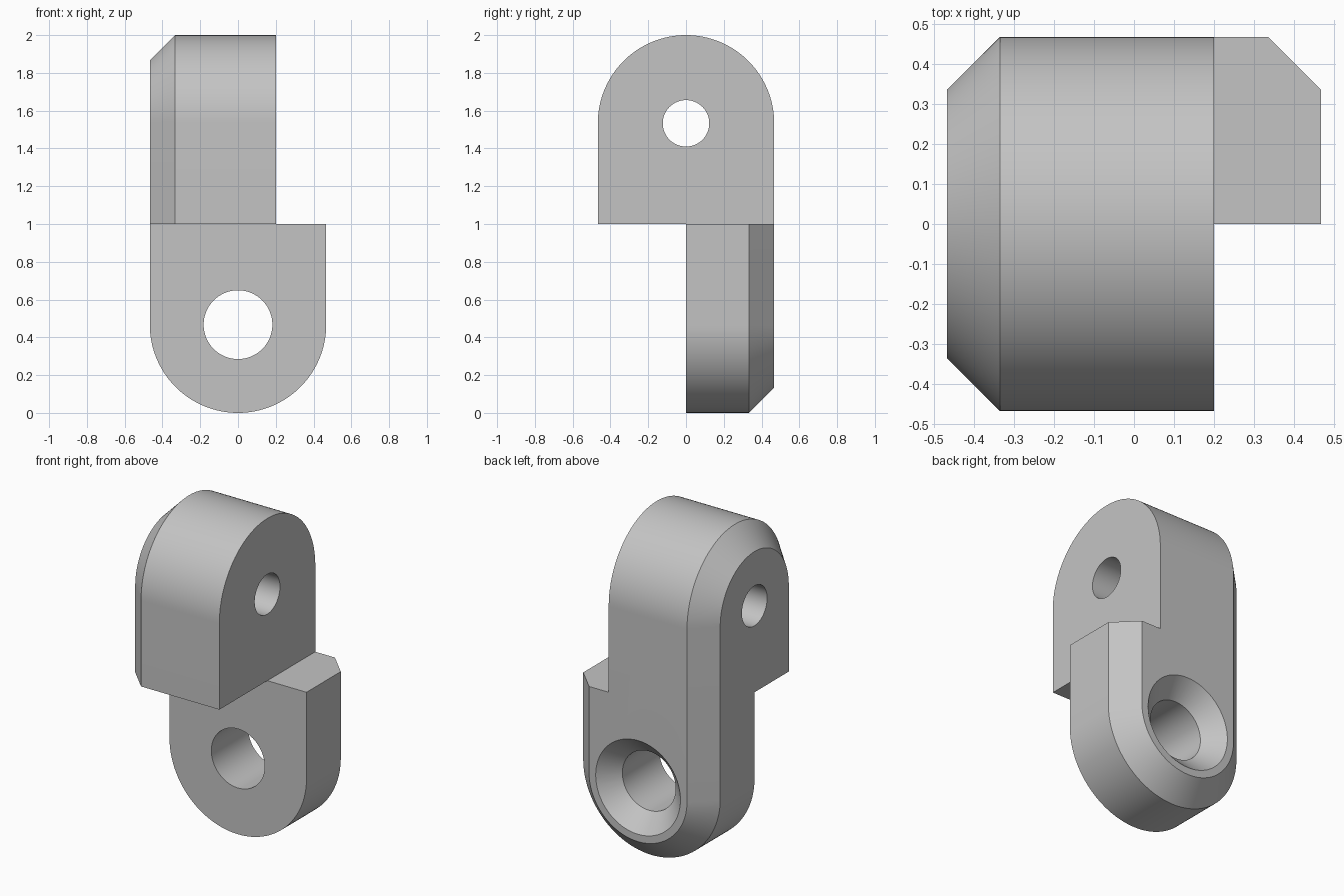
import bpy, bmesh
from math import pi, cos, sin, radians
from mathutils import Vector

cube = bpy.data.objects.get("Cube")
if cube:
    bpy.data.objects.remove(cube, do_unlink=True)

R = 0.467        # outer radius of both rounded ends
CHAMFER = 0.133
SEGMENTS = 64

grey = bpy.data.materials.new("light_grey")
grey.use_nodes = True
grey.diffuse_color = (0.55, 0.55, 0.55, 1)
grey.node_tree.nodes["Principled BSDF"].inputs["Base Color"].default_value = (0.55, 0.55, 0.55, 1)


def upper_place(u, v, d):
    """Rounded end at the top, depth running towards -x."""
    return Vector((0.2 - d, u, 2 - R + v))


def lower_place(u, v, d):
    """Rounded end at the bottom, depth running towards +y."""
    return Vector((u, d, R - v))


def arch(r):
    """Outline of a straight-sided tab with a round end; its base is at z = 1."""
    arc = [(r * cos(pi * i / SEGMENTS), r * sin(pi * i / SEGMENTS)) for i in range(SEGMENTS + 1)]
    return [(r, R - 1)] + arc + [(-r, R - 1)]


def circle(r):
    n = SEGMENTS
    return [(r * cos(2 * pi * i / n), r * sin(2 * pi * i / n)) for i in range(n)]


def loft(name, outline, sections, place):
    """Closed solid through outlines of the given (depth, radius) sections."""
    bm = bmesh.new()
    rings = [[bm.verts.new(place(u, v, d)) for u, v in outline(r)] for d, r in sections]
    for a, b in zip(rings, rings[1:]):
        for i in range(len(a)):
            j = (i + 1) % len(a)
            bm.faces.new((a[i], a[j], b[j], b[i]))
    bm.faces.new(rings[0])
    bm.faces.new(rings[-1])
    bmesh.ops.recalc_face_normals(bm, faces=bm.faces)
    mesh = bpy.data.meshes.new(name)
    bm.to_mesh(mesh)
    bm.free()
    mesh.materials.append(grey)
    ob = bpy.data.objects.new(name, mesh)
    bpy.context.collection.objects.link(ob)
    return ob


def combine(target, other, operation):
    mod = target.modifiers.new(operation.lower(), 'BOOLEAN')
    mod.object, mod.operation, mod.solver = other, operation, 'EXACT'
    bpy.ops.object.select_all(action='DESELECT')
    bpy.context.view_layer.objects.active = target
    target.select_set(True)
    bpy.ops.object.modifier_apply(modifier=mod.name)
    bpy.data.objects.remove(other, do_unlink=True)


# Two tabs at right angles, each bevelled on its outer side
thick = 2 * R - 0.267
body = loft("double_eye_link", arch, [(0, R), (thick - CHAMFER, R), (thick, R - CHAMFER)], upper_place)
lower = loft("lower_tab", arch, [(0, R), (R - CHAMFER, R), (R, R - CHAMFER)], lower_place)
combine(body, lower, 'UNION')

# Plain cross hole in the upper tab
pin_hole = loft("pin_hole", circle, [(-0.1, 0.123), (0.8, 0.123)], upper_place)
combine(body, pin_hole, 'DIFFERENCE')

# Countersunk hole in the lower tab, flared towards the back
screw_hole = loft("screw_hole", circle,
                  [(-0.1, 0.182), (R - 0.107, 0.182), (R + 0.05, 0.339)], lower_place)
combine(body, screw_hole, 'DIFFERENCE')

# Merge flush faces, then smooth the round surfaces only
bm = bmesh.new()
bm.from_mesh(body.data)
bmesh.ops.remove_doubles(bm, verts=bm.verts, dist=0.0001)
bmesh.ops.dissolve_limit(bm, angle_limit=radians(0.2), verts=bm.verts, edges=bm.edges)
bm.to_mesh(body.data)
bm.free()
body.select_set(True)
bpy.context.view_layer.objects.active = body
bpy.ops.object.shade_smooth_by_angle(angle=radians(25))
